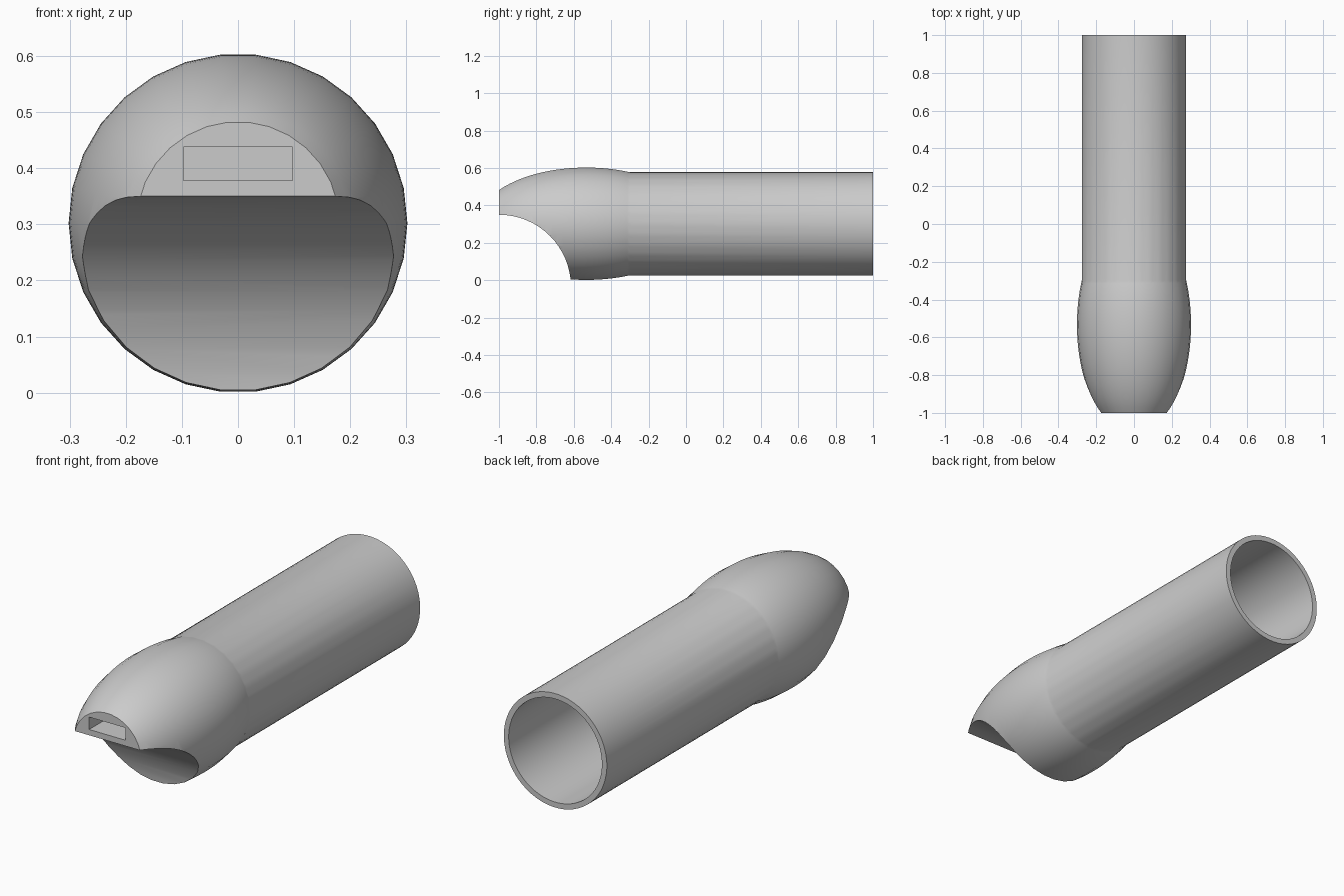
import bpy, math
from mathutils import Matrix

AXIS_Z = 0.302      # height of the long axis
SIDES = 30

cube = bpy.data.objects.get("Cube")
if cube:
    bpy.data.objects.remove(cube, do_unlink=True)

grey = bpy.data.materials.new("plain_grey")
grey.use_nodes = True
colour = (0.6, 0.6, 0.6, 1)
grey.diffuse_color = colour
grey.node_tree.nodes["Principled BSDF"].inputs["Base Color"].default_value = colour


def lathe(name, profile, sides):
    """Closed solid turned about the long axis from (y, radius) pairs."""
    verts, faces = [], []
    for y, r in profile:
        for i in range(sides):
            a = 2 * math.pi * (i + 0.5) / sides
            verts.append((r * math.sin(a), y, AXIS_Z + r * math.cos(a)))
    for k in range(len(profile) - 1):
        for i in range(sides):
            j = (i + 1) % sides
            a, b = k * sides, (k + 1) * sides
            faces.append((a + i, b + i, b + j, a + j))
    faces.append(tuple(range(sides)))
    last = (len(profile) - 1) * sides
    faces.append(tuple(reversed(range(last, last + sides))))
    mesh = bpy.data.meshes.new(name)
    mesh.from_pydata(verts, [], faces)
    # outward winding
    mesh.flip_normals()
    mesh.materials.append(grey)
    obj = bpy.data.objects.new(name, mesh)
    bpy.context.collection.objects.link(obj)
    return obj


def boolean(target, tool, operation):
    mod = target.modifiers.new(operation.lower(), "BOOLEAN")
    mod.operation, mod.object, mod.solver = operation, tool, "EXACT"
    bpy.context.view_layer.objects.active = target
    bpy.ops.object.modifier_apply(modifier=mod.name)
    bpy.data.objects.remove(tool, do_unlink=True)


# Bulbous head: ellipsoid with a flat tip
centre, half_length, radius = -0.533, 0.583, 0.302
steps = 28
ys = [-1 + 0.8 * i / steps for i in range(steps + 1)]
head = [(y, radius * math.sqrt(1 - ((y - centre) / half_length) ** 2)) for y in ys]
body = lathe("mouthpiece_tube", head, SIDES)

# Straight tube joined to the head, then bored out from the back
boolean(body, lathe("tube", [(-0.6, 0.276), (1, 0.276)], 2 * SIDES), "UNION")
boolean(body, lathe("bore", [(-0.3, 0.25), (1.1, 0.25)], 2 * SIDES), "DIFFERENCE")

# Curved scoop under the tip
bpy.ops.mesh.primitive_cylinder_add(vertices=64, radius=0.385, depth=1,
                                    location=(0, -1, -0.035),
                                    rotation=(0, math.pi / 2, 0))
scoop = bpy.context.object
scoop.data.materials.append(grey)
boolean(body, scoop, "DIFFERENCE")

# Flat air slot in the tip
bpy.ops.mesh.primitive_cube_add(size=1, location=(0, -0.9, 0.408))
slot = bpy.context.object
slot.scale = (0.195, 0.8, 0.06)
slot.data.materials.append(grey)
boolean(body, slot, "DIFFERENCE")

bpy.ops.object.select_all(action="DESELECT")
body.select_set(True)
bpy.context.view_layer.objects.active = body
bpy.ops.object.shade_smooth_by_angle(angle=math.radians(30))
